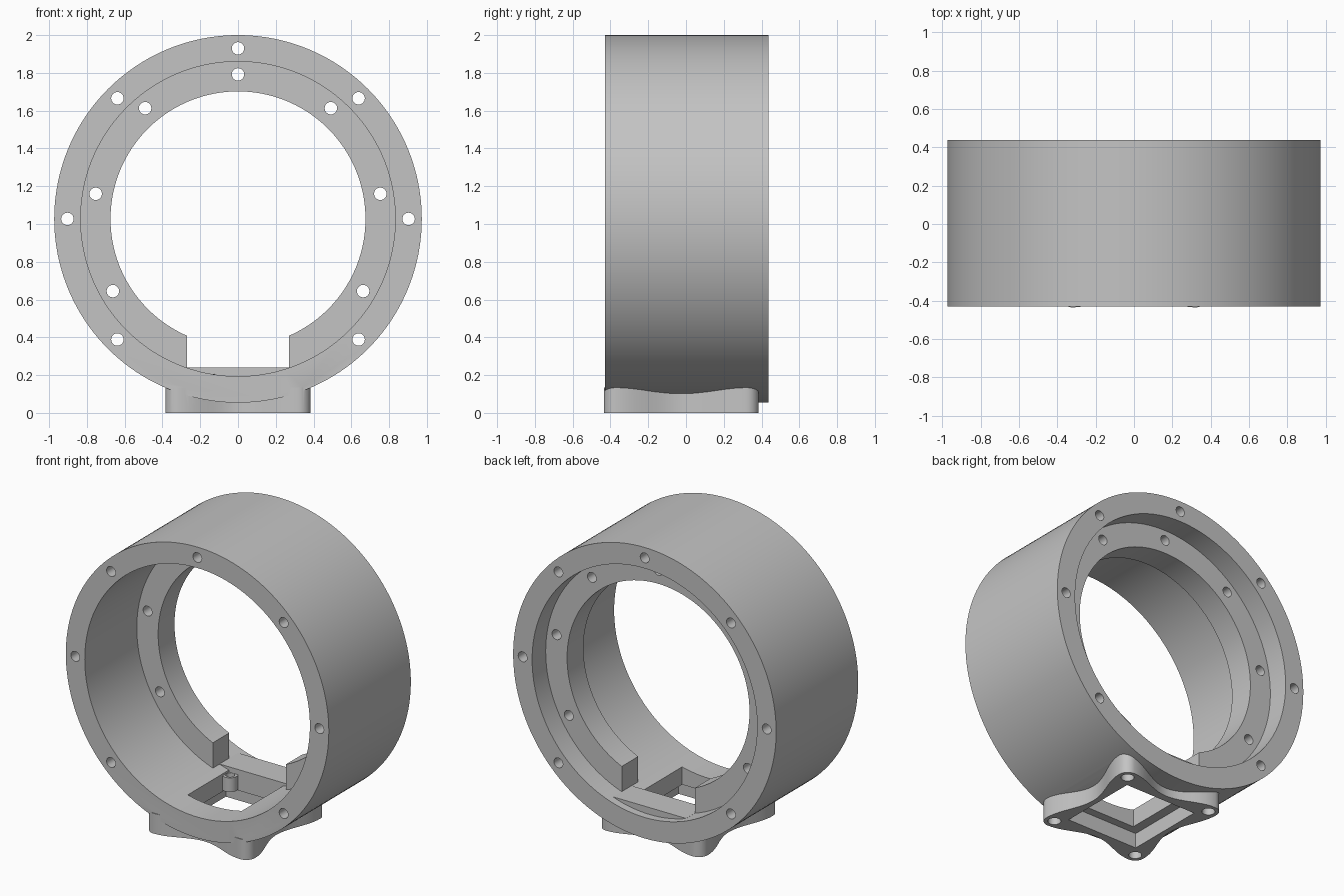
import bpy, bmesh, math
from mathutils import Matrix

if "Cube" in bpy.data.objects:
    bpy.data.objects.remove(bpy.data.objects["Cube"])

CZ = 1.027          # ring axis height
BY = -0.025         # centre of the mounting base in y

grey = bpy.data.materials.new("grey plastic")
grey.diffuse_color = (0.55, 0.55, 0.55, 1)
grey.use_nodes = True
grey.node_tree.nodes["Principled BSDF"].inputs["Base Color"].default_value = grey.diffuse_color


def finish(bm, name):
    bmesh.ops.recalc_face_normals(bm, faces=bm.faces)
    me = bpy.data.meshes.new(name)
    bm.to_mesh(me)
    bm.free()
    me.materials.append(grey)
    ob = bpy.data.objects.new(name, me)
    bpy.context.collection.objects.link(ob)
    return ob


def rod(name, r, a, b, c, axis="Y", seg=24):
    """Cylinder from a to b along the axis; c is (x, z) for Y or (x, y) for Z."""
    bm = bmesh.new()
    bmesh.ops.create_cone(bm, cap_ends=True, segments=seg, radius1=r, radius2=r, depth=b - a)
    m = (a + b) / 2
    if axis == "Y":
        mat = Matrix.Translation((c[0], m, c[1])) @ Matrix.Rotation(math.pi / 2, 4, "X")
    else:
        mat = Matrix.Translation((c[0], c[1], m))
    bm.transform(mat)
    return finish(bm, name)


def box(name, x0, x1, y0, y1, z0, z1):
    bm = bmesh.new()
    bmesh.ops.create_cube(bm, size=1)
    bm.transform(Matrix.Translation(((x0 + x1) / 2, (y0 + y1) / 2, (z0 + z1) / 2))
                 @ Matrix.Diagonal((x1 - x0, y1 - y0, z1 - z0, 1)))
    return finish(bm, name)


def combine(ob, other, op):
    mod = ob.modifiers.new("cut", "BOOLEAN")
    mod.operation, mod.solver, mod.object = op, "EXACT", other
    bpy.context.view_layer.objects.active = ob
    bpy.ops.object.modifier_apply(modifier=mod.name)
    bpy.data.objects.remove(other)


def base_outline():
    """Rounded square with four lobes and concave sides."""
    hx, hy, r, dip, pts = 0.32, 0.345, 0.065, 0.085, []
    for k in range(4):
        along, out = (hy, hx) if k % 2 == 0 else (hx, hy)
        side = []
        for i in range(21):                      # concave side
            u = -1 + i / 10
            side.append((out + r - dip * (1 + math.cos(math.pi * u)) / 2, u * along))
        for i in range(1, 8):                    # rounded lobe
            a = math.pi / 2 * i / 8
            side.append((out + r * math.cos(a), along + r * math.sin(a)))
        for x, y in side:
            for _ in range(k):
                x, y = -y, x
            pts.append((x, y + BY))
    return pts


# Main ring, solid for now
body = rod("ring_housing", 0.973, -0.43, 0.437, (0, CZ), seg=160)

# Mounting base with lobes
bm = bmesh.new()
face = bm.faces.new([bm.verts.new((x, y, 0)) for x, y in base_outline()])
new = bmesh.ops.extrude_face_region(bm, geom=[face])["geom"]
bmesh.ops.translate(bm, vec=(0, 0, 0.135), verts=[v for v in new if isinstance(v, bmesh.types.BMVert)])
combine(body, finish(bm, "base"), "UNION")

# Main bore
combine(body, rod("bore", 0.833, -0.6, 0.6, (0, CZ), seg=160), "DIFFERENCE")

# Inner flange with open bottom
flange = rod("flange", 0.85, 0.12, 0.293, (0, CZ), seg=160)
combine(flange, rod("flange_bore", 0.675, 0, 0.5, (0, CZ), seg=160), "DIFFERENCE")
combine(flange, box("flange_gap", -0.27, 0.27, 0, 0.5, 0, 0.8), "DIFFERENCE")
combine(body, flange, "UNION")

# Flat floor at the back of the gap
combine(body, box("floor", -0.27, 0.27, 0.19, 0.385, 0.1, 0.24), "UNION")

# Pocket under the base and the smaller opening above it
combine(body, box("pocket", -0.265, 0.265, BY - 0.275, BY + 0.275, -0.1, 0.10), "DIFFERENCE")
combine(body, box("opening", -0.2, 0.2, BY - 0.22, BY + 0.215, -0.1, 0.5), "DIFFERENCE")

# Small boss in one corner of the opening
combine(body, rod("boss", 0.05, 0.11, 0.205, (-0.175, 0.165), "Z"), "UNION")
combine(body, rod("boss_hole", 0.028, 0.0, 0.4, (-0.17, 0.16), "Z"), "DIFFERENCE")

# Outer holes through the ring (none at the bottom)
for i in range(-3, 4):
    a = i * math.pi / 4
    combine(body, rod("hole", 0.033, -0.6, 0.6,
                      (0.903 * math.sin(a), CZ + 0.903 * math.cos(a))), "DIFFERENCE")

# Flange holes
for i in range(-3, 4):
    a = math.radians(40) * i
    combine(body, rod("hole", 0.033, 0.05, 0.4,
                      (0.765 * math.sin(a), CZ + 0.765 * math.cos(a))), "DIFFERENCE")

# Blind screw holes in the lobes
for sx in (-1, 1):
    for sy in (-1, 1):
        combine(body, rod("screw_hole", 0.04, -0.1, 0.1, (sx * 0.32, BY + sy * 0.345), "Z"), "DIFFERENCE")

bpy.ops.object.select_all(action="DESELECT")
body.select_set(True)
bpy.context.view_layer.objects.active = body
bpy.ops.object.shade_smooth_by_angle(angle=math.radians(30))
